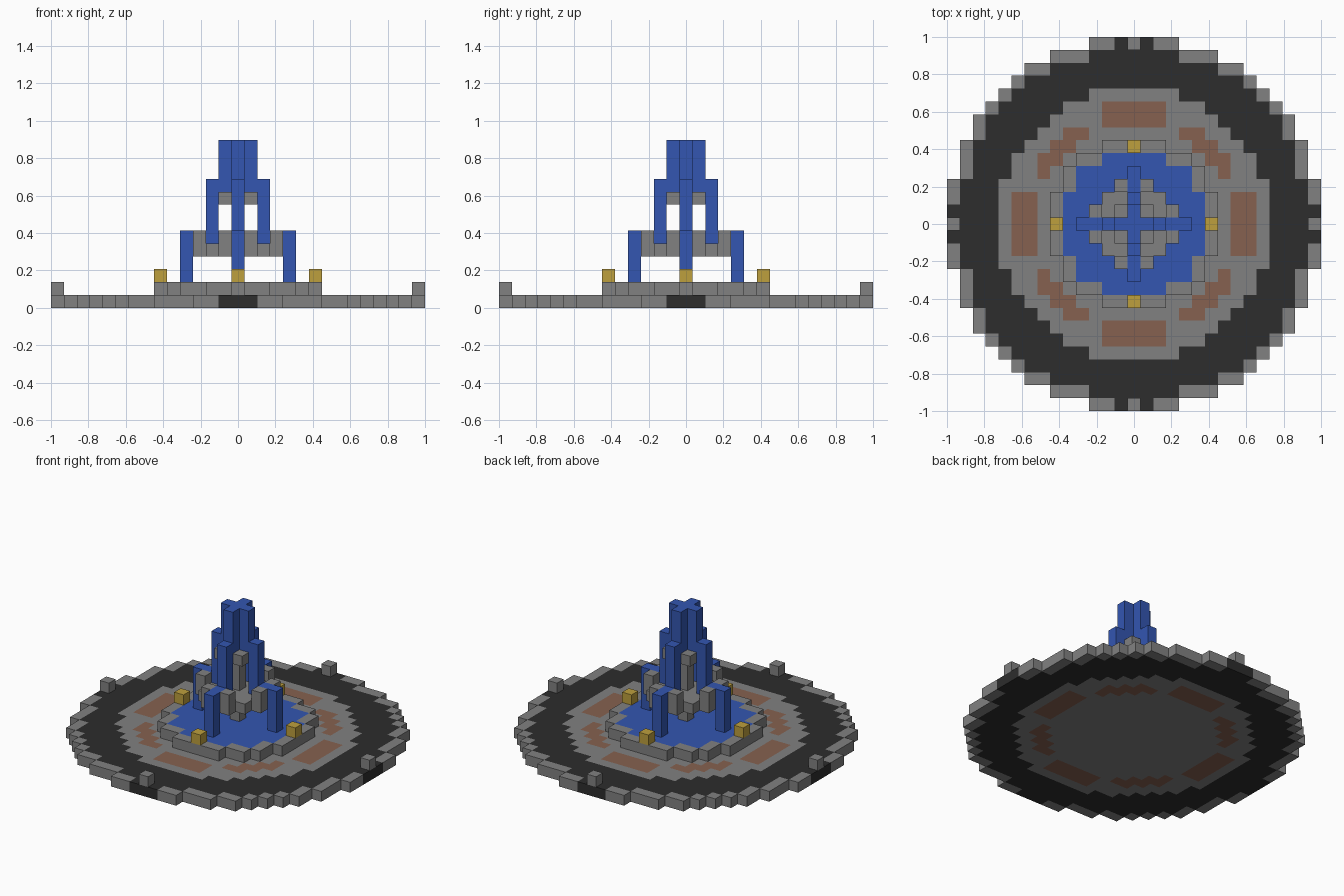
import bpy
import bmesh
from mathutils import Vector

cube = bpy.data.objects.get("Cube")
if cube:
    bpy.data.objects.remove(cube, do_unlink=True)

UNIT = 2 / 29  # edge of one block


def make_material(name, rgb):
    mat = bpy.data.materials.new(name)
    mat.use_nodes = True
    color = (*rgb, 1)
    mat.diffuse_color = color
    bsdf = next(n for n in mat.node_tree.nodes if n.type == 'BSDF_PRINCIPLED')
    bsdf.inputs["Base Color"].default_value = color
    bsdf.inputs["Roughness"].default_value = 0.9
    return mat


STONE = make_material("grey stone", (0.22, 0.22, 0.22))
PAVING = make_material("dark paving", (0.026, 0.026, 0.026))
BRICK = make_material("brown brick", (0.24, 0.12, 0.08))
WATER = make_material("blue water", (0.033, 0.093, 0.44))
GOLD = make_material("gold lamp", (0.51, 0.35, 0.048))

# Outward direction and two in-plane axes for each side of a block
AXES = [Vector(a) for a in ((1, 0, 0), (0, 1, 0), (0, 0, 1))]
SIDES = [(AXES[i] * s, AXES[(i + 1) % 3] * s, AXES[(i + 2) % 3])
         for i in range(3) for s in (1, -1)]


def build_blocks(name, cells):
    """Skin a {(x, y, z): material} set of blocks, leaving out inner faces."""
    bm = bmesh.new()
    mats = list(dict.fromkeys(cells.values()))
    corners = {}

    def corner(p):
        key = tuple(round(c * 2) for c in p)
        if key not in corners:
            corners[key] = bm.verts.new(p * UNIT)
        return corners[key]

    for cell, mat in cells.items():
        middle = Vector(cell) + Vector((0, 0, 0.5))
        for out, u, v in SIDES:
            if tuple(int(a + b) for a, b in zip(cell, out)) in cells:
                continue
            face = bm.faces.new([corner(middle + (out + u * a + v * b) / 2)
                                 for a, b in ((-1, -1), (1, -1), (1, 1), (-1, 1))])
            face.material_index = mats.index(mat)
    mesh = bpy.data.meshes.new(name)
    bm.to_mesh(mesh)
    bm.free()
    for mat in mats:
        mesh.materials.append(mat)
    obj = bpy.data.objects.new(name, mesh)
    bpy.context.collection.objects.link(obj)
    return obj


def disc(radius):
    r = int(radius)
    return {(x, y) for x in range(-r, r + 1) for y in range(-r, r + 1)
            if x * x + y * y <= radius * radius}


def border(area):
    return {(x, y) for x, y in area
            if not {(x + 1, y), (x - 1, y), (x, y + 1), (x, y - 1)} <= area}


def column(x, y, bottom, top, mat):
    return {(x, y, z): mat for z in range(bottom, top)}


FOUR_WAYS = {"left": (1, 0), "right": (-1, 0), "back": (0, 1), "front": (0, -1)}

# Round plaza: stone curb, dark path, stone floor with brick patches
plaza_area = disc(14.5)
curb = border(plaza_area)
floor_area = disc(10.5)


def plaza_colour(x, y):
    near, far = sorted((abs(x), abs(y)))
    r2 = x * x + y * y
    if (x, y) in curb and near > 1:
        return STONE
    if (x, y) not in floor_area:
        return PAVING
    straight_patch = near <= 2 and far in (8, 9)
    corner_patch = near >= 4 and 60 < r2 < 75
    return BRICK if straight_patch or corner_patch else STONE


build_blocks("plaza", {(x, y, 0): plaza_colour(x, y) for x, y in plaza_area})

# Basin filled level with its rim
basin_area = disc(6.5)
basin_rim = border(basin_area)
build_blocks("basin", {(x, y, 1): STONE if (x, y) in basin_rim else WATER
                       for x, y in basin_area})

# Centre post
build_blocks("centre_post", column(0, 0, 2, 8, STONE))

# Lower bowl with raised lips beside each spout
lower_bowl = {(x, y, 4): STONE for x, y in disc(3.2) if (x, y) != (0, 0)}
for x in (-1, 1):
    for y in (-3, 3):
        lower_bowl.update(column(x, y, 4, 6, STONE))
        lower_bowl.update(column(y, x, 4, 6, STONE))
build_blocks("lower_bowl", lower_bowl)

# Upper bowl and the water jet above it
square = [(x, y) for x in (-1, 0, 1) for y in (-1, 0, 1)]
build_blocks("upper_bowl", {(x, y, 8): STONE for x, y in square})
jet = {}
for x, y in square:
    if x * y == 0:
        jet.update(column(x, y, 9, 13, WATER))
build_blocks("water_jet", jet)

# Falling streams, lamps and gate posts on all four sides
for side, (dx, dy) in FOUR_WAYS.items():
    build_blocks("upper_stream_" + side, column(2 * dx, 2 * dy, 5, 10, WATER))
    lower = column(4 * dx, 4 * dy, 2, 6, WATER)
    lower.update(column(3 * dx, 3 * dy, 5, 6, WATER))
    build_blocks("lower_stream_" + side, lower)
    build_blocks("lamp_" + side, column(6 * dx, 6 * dy, 2, 3, GOLD))
    build_blocks("gate_post_" + side, column(14 * dx, 14 * dy, 1, 2, STONE))
